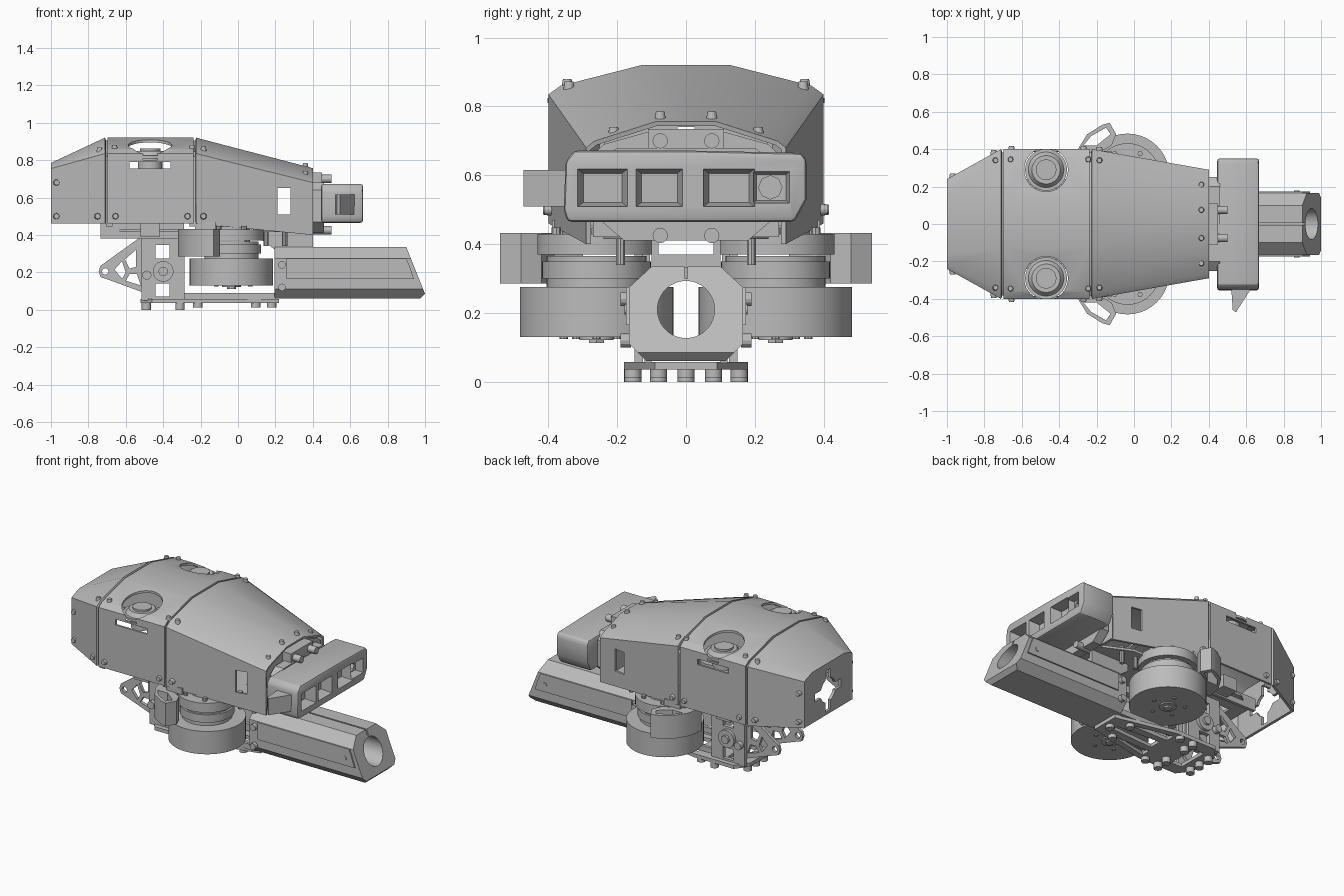
import bpy, bmesh, math
from mathutils import Vector

old = bpy.data.objects.get("Cube")
if old:
    bpy.data.objects.remove(old, do_unlink=True)

grey = bpy.data.materials.new("metal grey")
grey.use_nodes = True
COLOUR = (0.5, 0.5, 0.5, 1)
grey.diffuse_color = COLOUR
next(n for n in grey.node_tree.nodes if n.type == 'BSDF_PRINCIPLED').inputs["Base Color"].default_value = COLOUR
parts = []
SIDES = (("left", 1), ("right", -1))


def add(name, bm):
    mesh = bpy.data.meshes.new(name)
    bm.to_mesh(mesh)
    bm.free()
    mesh.materials.append(grey)
    obj = bpy.data.objects.new(name, mesh)
    bpy.context.collection.objects.link(obj)
    parts.append(obj)
    return obj


def circle(u, v, r, n=32):
    return [(u + r * math.cos(2 * math.pi * i / n), v + r * math.sin(2 * math.pi * i / n)) for i in range(n)]


def rect(u0, u1, v0, v1):
    return [(u0, v0), (u1, v0), (u1, v1), (u0, v1)]


def prism(name, axis, outline, a, b, scale=1):
    """Extrude an outline along an axis; the end at b may be scaled."""
    bm = bmesh.new()
    cu = sum(p[0] for p in outline) / len(outline)
    cv = sum(p[1] for p in outline) / len(outline)
    rings = []
    for w, k in ((a, 1), (b, scale)):
        ring = []
        for u, v in outline:
            u, v = cu + (u - cu) * k, cv + (v - cv) * k
            ring.append(bm.verts.new({'x': (w, u, v), 'y': (u, w, v), 'z': (u, v, w)}[axis]))
        rings.append(ring)
        bm.faces.new(ring)
    n = len(outline)
    for i in range(n):
        j = (i + 1) % n
        bm.faces.new((rings[0][i], rings[0][j], rings[1][j], rings[1][i]))
    bmesh.ops.recalc_face_normals(bm, faces=bm.faces)
    return add(name, bm)


def apply(obj, mod):
    bpy.context.view_layer.objects.active = obj
    bpy.ops.object.modifier_apply(modifier=mod.name)


def cut(obj, *args):
    tool = prism("cutter", *args)
    tool.hide_render = True
    mod = obj.modifiers.new("cut", 'BOOLEAN')
    mod.operation, mod.object = 'DIFFERENCE', tool
    apply(obj, mod)
    parts.remove(tool)
    bpy.data.objects.remove(tool, do_unlink=True)


def shell(name, sections, thick=0.014):
    """Folded sheet: each section is x and a half profile from lower edge to crest."""
    bm = bmesh.new()
    rings = [[bm.verts.new((x, -y, z)) for y, z in half] +
             [bm.verts.new((x, y, z)) for y, z in reversed(half)] for x, half in sections]
    for r, q in zip(rings, rings[1:]):
        for j in range(len(r) - 1):
            bm.faces.new((r[j], q[j], q[j + 1], r[j + 1]))
    obj = add(name, bm)
    mod = obj.modifiers.new("sheet", 'SOLIDIFY')
    mod.thickness, mod.offset = thick, -1
    apply(obj, mod)
    return obj


# Armoured upper cover in three folded sections
MID = [(.40, .46), (.40, .835), (.365, .86), (.13, .92)]
NOSE = [(.29, .40), (.29, .68), (.265, .70), (.085, .757)]
TAIL = [(.24, .46), (.24, .755), (.22, .767), (.16, .785)]
INNER = [(y - .018, z - .016) for y, z in MID]
rear_cover = shell("rear_cover", [(-1, TAIL), (-.712, MID)])
middle_cover = shell("middle_cover", [(-.698, MID), (-.237, MID)])
front_cover = shell("front_cover", [(-.224, MID), (.40, NOSE)])
shell("rear_seam_strip", [(-.705, INNER), (-.67, INNER)])
shell("front_seam_strip", [(-.26, INNER), (-.228, INNER)])
cut(front_cover, 'y', rect(.21, .28, .51, .65), -.6, .6)
cut(middle_cover, 'y', rect(-.58, -.36, .755, .79), -.6, .6)

# Rear panel with a star opening
rear_panel = prism("rear_panel", 'x', [(y, z) for y, z in TAIL] + [(-y, z) for y, z in reversed(TAIL)], -.998, -.98)
cut(rear_panel, 'x', circle(0, .61, .075), -1.1, -.9)
cut(rear_panel, 'x', rect(-.13, .13, .585, .635), -1.1, -.9)
cut(rear_panel, 'x', rect(-.025, .025, .48, .74), -1.1, -.9)

# Round sensors sunk into the roof
for side, s in SIDES:
    c = (-.47, s * .29)
    cut(middle_cover, 'z', circle(*c, .117), .80, 1)
    prism(side + "_sensor_body", 'z', circle(*c, .065), .735, .815)
    prism(side + "_sensor_flange", 'z', circle(*c, .112), .81, .825)
    prism(side + "_sensor_ring", 'z', circle(*c, .095), .825, .85, .8)
    prism(side + "_sensor_cap", 'z', circle(*c, .055), .85, .862)

# Cover screws
for side, s in SIDES:
    for x, z, y in ((-.97, .68, .255), (-.97, .50, .255), (-.75, .50, .38), (-.655, .50, .40),
                    (-.27, .50, .40), (-.185, .50, .397)):
        prism(side + "_side_screw", 'y', circle(x, z, .02, 12), s * (y - .02), s * (y + .016), .7)
    for x, y, z in ((-.66, .345, .867), (-.245, .345, .867), (-.74, .34, .855), (-.185, .34, .86),
                    (.36, .21, .728), (.36, .075, .772)):
        prism(side + "_roof_screw", 'z', circle(x, s * y, .018, 12), z - .02, z + .013, .7)

# Front bulkhead and mount for the camera bar
bulkhead = prism("front_bulkhead", 'x', [(-.27, .42), (.27, .42), (.27, .66), (.24, .69), (.08, .735),
                                         (-.08, .735), (-.24, .69), (-.27, .66)], .375, .39)
cut(bulkhead, 'x', rect(-.05, .05, .66, .71), .3, .5)
prism("bar_bracket", 'x', [(-.25, .47), (-.18, .41), (.18, .41), (.25, .47), (.25, .64), (.2, .68),
                           (-.2, .68), (-.25, .64)], .40, .46)
prism("top_mount", 'x', rect(-.11, .11, .66, .735), .39, .45)
for side, s in SIDES:
    for z in (.70, .425):
        prism(side + "_mount_screw", 'x', circle(s * .075, z, .022, 16), .39, .50)

# Camera bar with four recessed windows
bar = prism("camera_bar", 'x', [(-.345, .465), (.315, .465), (.35, .53), (.35, .645), (.335, .665), (0, .672),
                                (-.325, .672), (-.35, .64), (-.355, .50)], .445, .668)
bevel = bar.modifiers.new("soft_edges", 'BEVEL')
bevel.width, bevel.segments, bevel.limit_method = .018, 2, 'ANGLE'
apply(bar, bevel)
for y0, y1 in ((-.32, -.165), (-.15, -.005), (.045, .205)):
    cut(bar, 'x', rect(y0, y1, .505, .622), .69, .60, .72)
cut(bar, 'x', rect(.19, .305, .515, .615), .69, .62, .75)
cut(bar, 'x', circle(.245, .565, .034, 8), .69, .56)
prism("bar_end_wedge", 'z', [(.52, -.34), (.63, -.34), (.545, -.472), (.528, -.46)], .51, .615)

# Launch barrel, faceted with a raked muzzle
barrel = prism("barrel", 'x', [(-.10, .335), (.10, .335), (.165, .275), (.165, .11), (.115, .06),
                               (-.115, .06), (-.165, .11), (-.165, .275)], .195, 1.05)
cut(barrel, 'y', [(.905, .35), (.9, .335), (1.0, .085), (.97, .055), (1.2, .04), (1.2, .36)], -.5, .5)
cut(barrel, 'x', circle(0, .21, .083, 48), .1, 1.2)
cut(barrel, 'z', rect(.27, 1.1, -.005, .005), .30, .4)
for side, s in SIDES:
    prism(side + "_barrel_rail", 'y', [(.26, .275), (.90, .275), (.915, .24), (.94, .165), (.26, .165)],
          s * .16, s * .174)
    for z in (.12, .24):
        prism(side + "_barrel_screw", 'y', circle(.235, z, .02, 12), s * .16, s * .19)
    prism(side + "_muzzle_screw", 'y', circle(.87, .21, .015, 12), s * .17, s * .178)
    prism(side + "_barrel_hanger", 'y', [(.2, .32), (.40, .32), (.40, .42), (.13, .42), (.13, .37)], s * .08, s * .10)
prism("barrel_clamp", 'x', rect(-.08, .08, .33, .37), .30, .40)

# Flywheels, motors and outer guards
for side, s in SIDES:
    c = (-.035, s * .26)
    prism(side + "_flywheel", 'z', circle(*c, .223, 64), .13, .275)
    prism(side + "_wheel_hub", 'z', circle(*c, .05), .122, .14)
    prism(side + "_hub_nut", 'z', circle(*c, .025, 6), .112, .14)
    for u, v in circle(*c, .1, 5):
        prism(side + "_wheel_bolt", 'z', circle(u, v, .012, 8), .125, .14)
    prism(side + "_motor", 'z', circle(*c, .145, 48), .275, .365)
    prism(side + "_motor_band", 'z', circle(*c, .158, 48), .30, .35)
    prism(side + "_motor_plate", 'z', circle(*c, .172, 48), .37, .43)
    prism(side + "_motor_cap", 'z', circle(*c, .10), .43, .455)
    for u, v in circle(*c, .135, 6):
        prism(side + "_motor_bolt", 'z', circle(u, v, .014, 8), .42, .448)
    guard = prism(side + "_guard", 'z', [(x, s * y) for x, y in ((-.32, .30), (-.30, .40), (-.25, .48), (-.17, .53),
                  (-.13, .54), (-.095, .48), (-.12, .42), (-.19, .38), (-.23, .30))], .285, .432)
    cut(guard, 'z', [(x, s * y) for x, y in ((-.27, .42), (-.23, .47), (-.15, .515), (-.125, .48), (-.20, .42))], .2, .5)

# Turret deck under the cover
deck = prism("deck", 'z', [(-.735, -.15), (-.60, -.24), (.20, -.24), (.39, -.15), (.39, .15), (.20, .24),
                           (-.60, .24), (-.735, .15)], .415, .43)
cut(deck, 'z', rect(.1, .3, -.06, .06), .3, .5)
cut(deck, 'z', rect(-.65, -.55, -.08, .08), .3, .5)
for side, s in SIDES:
    prism(side + "_deck_rail", 'y', rect(-.735, -.29, .38, .46), s * .19, s * .21)
    prism(side + "_deck_foot", 'y', rect(-.52, -.42, .39, .47), s * .21, s * .30)
    prism(side + "_cover_tab", 'z', rect(-.23, -.12, s * .2, s * .39), .43, .47)
    for x in (.05, .15, .25):
        prism(side + "_deck_bolt", 'z', circle(x, s * .19, .014, 10), .34, .45)

# Feeder side plates with triangular tail brackets
for side, s in SIDES:
    plate = prism(side + "_feeder_plate", 'y', rect(-.515, -.285, .05, .39), s * .125, s * .15)
    for z in (.07, .275):
        cut(plate, 'y', rect(-.44, -.365, z, z + .07), -.5, .5)
    prism(side + "_roller", 'y', circle(-.40, .205, .055), s * .10, s * .17)
    prism(side + "_roller_hub", 'y', circle(-.40, .205, .025, 16), s * .16, s * .185)
    prism(side + "_pivot_pin", 'y', circle(-.487, .185, .024, 16), s * .14, s * .18)
    tail = prism(side + "_tail_bracket", 'y', [(-.735, .235), (-.745, .205), (-.735, .175), (-.705, .165), (-.50, .09),
                 (-.44, .16), (-.44, .39), (-.52, .39)], s * .105, s * .125)
    cut(tail, 'y', [(-.605, .27), (-.545, .32), (-.545, .23), (-.58, .22)], -.5, .5)
    cut(tail, 'y', [(-.66, .215), (-.62, .26), (-.60, .20), (-.62, .165)], -.5, .5)
    cut(tail, 'y', [(-.58, .19), (-.54, .19), (-.52, .13), (-.60, .155)], -.5, .5)
    cut(tail, 'y', circle(-.71, .205, .017, 16), -.5, .5)
    cut(tail, 'y', rect(-.47, -.36, .06, .35), -.5, .5)
    prism(side + "_base_rail", 'y', rect(-.285, .20, .055, .09), s * .10, s * .12)

# Base plate with cutouts and feet
base = prism("base_plate", 'z', [(-.52, -.10), (-.46, -.18), (-.18, -.18), (.22, -.09), (.22, .09), (-.18, .18),
                                 (-.46, .18), (-.52, .10)], .035, .058)
for s in (1, -1):
    cut(base, 'z', [(-.18, s * .14), (.10, s * .08), (-.18, s * .08)], 0, .1)
cut(base, 'z', [(-.16, -.04), (-.16, .04), (.14, .02), (.14, -.02)], 0, .1)
cut(base, 'z', rect(-.44, -.365, -.10, .10), 0, .1)
for x, y in ((-.49, .08), (-.49, 0), (-.31, .155), (-.31, .08), (-.215, .155), (.095, .08), (.18, 0)):
    for s in ((1, -1) if y else (1,)):
        low = 0 if x < -.3 else .012
        prism("foot_screw", 'z', circle(x, s * y, .025, 16), low, .036)

bpy.ops.object.select_all(action='DESELECT')
for obj in parts:
    obj.select_set(True)
bpy.context.view_layer.objects.active = parts[0]
bpy.ops.object.shade_smooth_by_angle(angle=math.radians(28))
